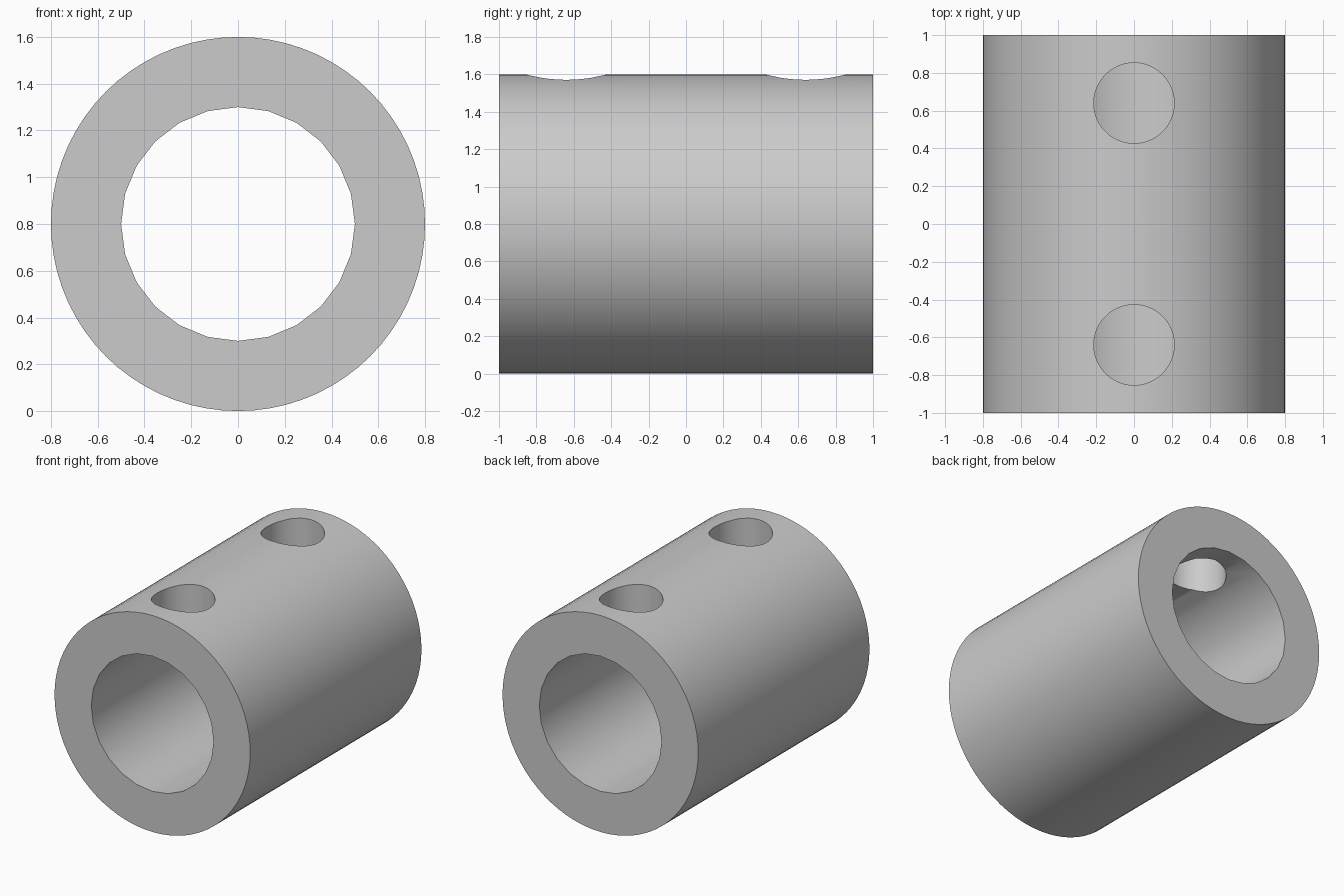
import bpy
import math

cube = bpy.data.objects.get("Cube")
if cube:
    bpy.data.objects.remove(cube, do_unlink=True)

LENGTH = 2.0
OUTER_R, BORE_R, HOLE_R = 0.8, 0.5, 0.213
HOLE_Y = 0.64

# Single plain grey
grey = bpy.data.materials.new("plain_grey")
grey.use_nodes = True
grey.diffuse_color = (0.6, 0.6, 0.6, 1)
grey.node_tree.nodes["Principled BSDF"].inputs["Base Color"].default_value = (0.6, 0.6, 0.6, 1)


def cylinder(name, radius, depth, sides, location, along_y=False):
    bpy.ops.mesh.primitive_cylinder_add(
        vertices=sides, radius=radius, depth=depth, location=location,
        rotation=(math.pi / 2 if along_y else 0, 0, 0))
    obj = bpy.context.object
    obj.name = name
    obj.data.materials.append(grey)
    return obj


def cut(target, cutter):
    mod = target.modifiers.new(cutter.name, 'BOOLEAN')
    mod.operation = 'DIFFERENCE'
    mod.solver = 'EXACT'
    mod.object = cutter
    bpy.context.view_layer.objects.active = target
    bpy.ops.object.modifier_apply(modifier=mod.name)
    bpy.data.objects.remove(cutter, do_unlink=True)


# Sleeve body lying along y
sleeve = cylinder("sleeve", OUTER_R, LENGTH, 72, (0, 0, OUTER_R), True)

# Coarser bore through the whole length
cut(sleeve, cylinder("bore", BORE_R, LENGTH + 0.4, 24, (0, 0, OUTER_R), True))

# Two screw holes through the top wall only
for side in (-1, 1):
    cut(sleeve, cylinder("screw_hole", HOLE_R, 1.0, 48, (0, side * HOLE_Y, OUTER_R + 0.5)))

# Smooth walls with crisp rims
bpy.ops.object.select_all(action='DESELECT')
sleeve.select_set(True)
bpy.context.view_layer.objects.active = sleeve
bpy.ops.object.shade_smooth_by_angle(angle=math.radians(30))
